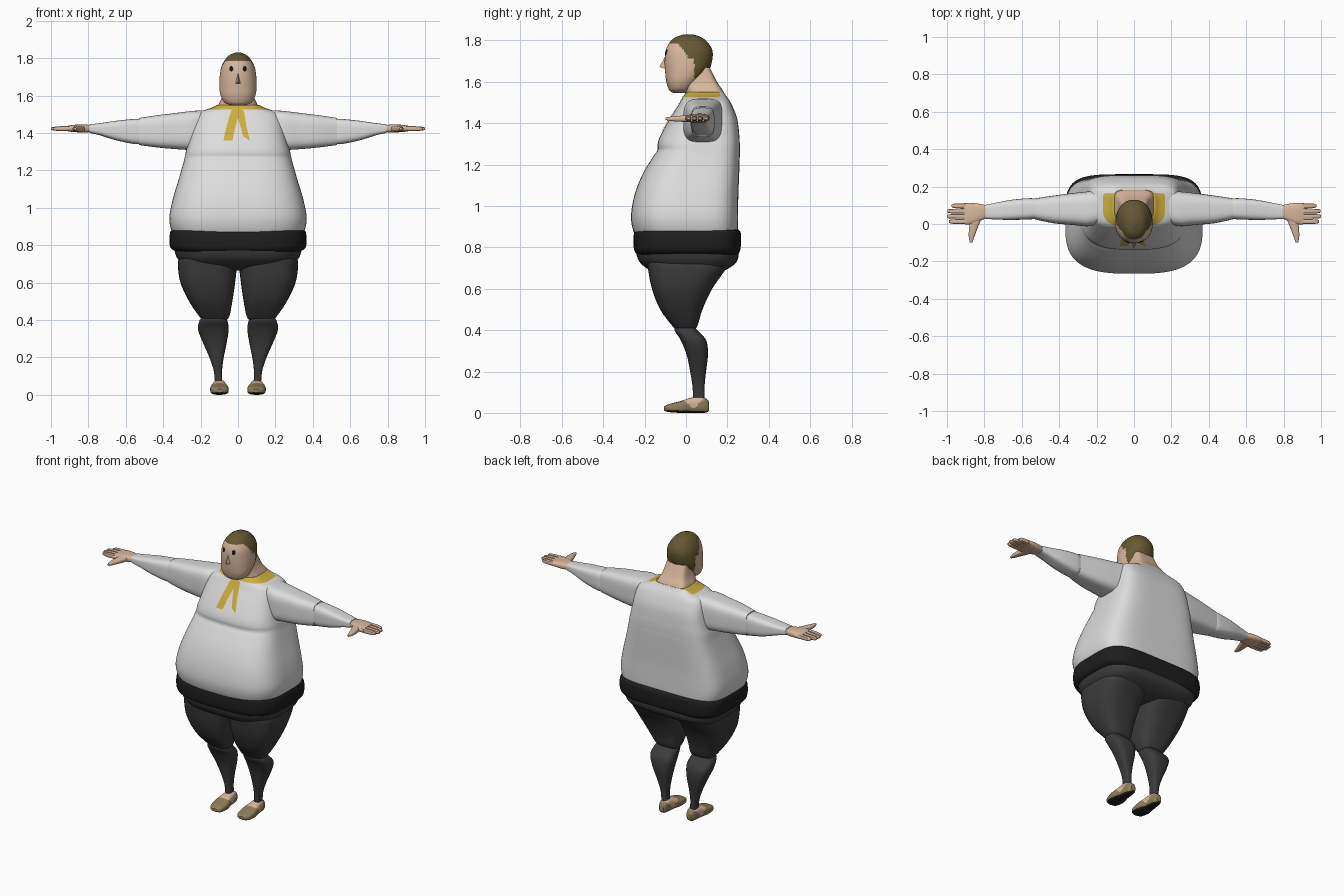
import bpy, bmesh
from math import cos, sin, pi
from mathutils import Vector
from mathutils.bvhtree import BVHTree

if "Cube" in bpy.data.objects:
    bpy.data.objects.remove(bpy.data.objects["Cube"])


def material(name, *rgb):
    m = bpy.data.materials.new(name)
    m.use_nodes = True
    m.diffuse_color = (*rgb, 1)
    m.node_tree.nodes["Principled BSDF"].inputs["Base Color"].default_value = (*rgb, 1)
    return m


SHIRT = material("shirt_white", .72, .72, .72)
PANTS = material("trouser_grey", .045, .045, .045)
BELT = material("belt_black", .013, .013, .013)
SKIN = material("skin", .68, .47, .33)
HAIR = material("hair_brown", .13, .098, .032)
SCARF = material("scarf_yellow", .6, .42, .05)
SHOE = material("shoe_olive", .27, .21, .1)
DARK = material("eye_dark", .012, .008, .006)


def finish(name, bm, mats, rule=None):
    """Turn a bmesh into a smooth object, colouring faces by a rule."""
    bmesh.ops.recalc_face_normals(bm, faces=bm.faces)
    if rule:
        for f in bm.faces:
            f.material_index = rule(f.calc_center_median(), f.normal)
    mesh = bpy.data.meshes.new(name)
    bm.to_mesh(mesh)
    bm.free()
    for m in mats:
        mesh.materials.append(m)
    ob = bpy.data.objects.new(name, mesh)
    bpy.context.collection.objects.link(ob)
    bpy.ops.object.select_all(action='DESELECT')
    ob.select_set(True)
    bpy.context.view_layer.objects.active = ob
    bpy.ops.object.shade_smooth_by_angle(angle=pi / 5)
    return ob


def resample(rings, steps):
    """Catmull-Rom interpolation between cross-sections."""
    out = []
    for i in range(len(rings) - 1):
        p = [rings[max(i - 1, 0)], rings[i], rings[i + 1], rings[min(i + 2, len(rings) - 1)]]
        for k in range(steps):
            t = k / steps
            out.append([b + .5 * t * (c - a + t * (2*a - 5*b + 4*c - d + t * (3*(b - c) + d - a)))
                        for a, b, c, d in zip(*p)])
    return out + [rings[-1]]


PLACE = {'z': lambda t, a, b: (a, b, t),
         'x': lambda t, a, b: (t, a, b),
         'y': lambda t, a, b: (a, t, b)}


def loft(name, rings, mats, axis='z', n=3, n_low=None, segs=40, steps=5, side=1, rule=None):
    """Skin rounded-box rings (t, a_min, a_max, b_min, b_max) along an axis."""
    bm = bmesh.new()
    loops = []
    for t, a0, a1, b0, b1 in resample(rings, steps):
        loop = []
        for k in range(segs):
            c, s = cos(2*pi*(k + .5)/segs), sin(2*pi*(k + .5)/segs)
            e = 2 / (n_low if n_low and s < 0 else n)
            a = (a0 + a1)/2 + (a1 - a0)/2 * abs(c)**e * (1 if c > 0 else -1)
            b = (b0 + b1)/2 + (b1 - b0)/2 * abs(s)**e * (1 if s > 0 else -1)
            x, y, z = PLACE[axis](t, a, b)
            loop.append(bm.verts.new((x * side, y, z)))
        loops.append(loop)
    for lo, hi in zip(loops, loops[1:]):
        for k in range(segs):
            j = (k + 1) % segs
            bm.faces.new((lo[k], lo[j], hi[j], hi[k]))
    bm.faces.new(loops[0])
    bm.faces.new(loops[-1])
    return finish(name, bm, mats, rule)


def sym(rows):
    """Rings centred on x = 0, from (z, half_width, y_front, y_back)."""
    return [(z, -w, w, f, b) for z, w, f, b in rows]


def surface(ob):
    return BVHTree.FromPolygons([v.co for v in ob.data.vertices],
                                [p.vertices[:] for p in ob.data.polygons])


def on_front(tree, x, z):
    hit = tree.ray_cast(Vector((x, -1, z)), Vector((0, 1, 0)))[0]
    return hit + Vector((0, -.004, 0))


# Shirt with the scarf collar on its top rings
shirt = loft("shirt", sym([
    (.85, .335, -.235, .24), (.88, .357, -.255, .25), (.95, .367, -.266, .252),
    (1.05, .348, -.25, .253), (1.15, .318, -.212, .257), (1.24, .292, -.158, .26),
    (1.27, .285, -.138, .26), (1.3, .279, -.137, .26), (1.34, .268, -.124, .258),
    (1.42, .25, -.08, .248), (1.48, .235, -.042, .226), (1.51, .21, -.025, .21),
    (1.535, .14, -.01, .192), (1.55, .115, .002, .183)]),
    [SHIRT, SCARF], n=4.5, n_low=3, segs=80,
    rule=lambda c, nrm: int(c.z > 1.525 and c.y < .165))

# Scarf tails lying on the chest
chest = surface(shirt)
for name, tail in (("right", [(-.006, 1.53, .026), (-.033, 1.45, .024), (-.054, 1.36, .024)]),
                   ("left", [(.006, 1.53, .026), (.025, 1.45, .02), (.046, 1.37, .018)])):
    bm = bmesh.new()
    rows = [[bm.verts.new(on_front(chest, x + w * u, z - .012 * u * (x > 0)))
             for u in (-1, -.5, 0, .5, 1)] for x, z, w in resample(tail, 8)]
    for p, q in zip(rows, rows[1:]):
        for k in range(4):
            bm.faces.new((p[k], p[k + 1], q[k + 1], q[k]))
    finish(name + "_scarf_tail", bm, [SCARF])

# Belt and hips
loft("belt", sym([(.765, .33, -.235, .25), (.785, .36, -.25, .262), (.83, .367, -.254, .266),
                  (.875, .36, -.25, .263), (.892, .335, -.235, .24)]),
     [BELT], n=4.5, n_low=3.2, segs=80)
loft("hips", sym([(.665, .15, -.1, .11), (.69, .28, -.175, .19), (.73, .325, -.225, .245),
                  (.78, .342, -.243, .255)]), [PANTS], n=4, n_low=3, segs=64)

# Neck and head
loft("neck", sym([(1.52, .118, -.002, .187), (1.555, .103, -.002, .18), (1.6, .083, -.01, .15),
                  (1.67, .07, 0, .115)]), [SKIN], n=5, n_low=3)


def hair_rule(c, nrm):
    if c.z > 1.785:
        return 1
    if c.z > 1.73:
        return int(c.y > -.04 + (1.785 - c.z) * .85)
    return int(c.z > 1.6 and c.y > (.01 if c.z > 1.71 else .04))


head = loft("head", sym([
    (1.546, .03, -.06, 0), (1.56, .07, -.081, .03), (1.6, .093, -.095, .065),
    (1.65, .1, -.101, .108), (1.7, .098, -.103, .126), (1.75, .09, -.098, .128),
    (1.79, .07, -.08, .106), (1.815, .047, -.052, .075), (1.829, .015, -.012, .035)]),
    [SKIN, HAIR], n=2.2, segs=80, steps=8, rule=hair_rule)

bm = bmesh.new()
bridge, tip, right, left = [bm.verts.new(p) for p in (
    (0, -.095, 1.735), (0, -.128, 1.672), (-.017, -.095, 1.662), (.017, -.095, 1.662))]
for tri in ((bridge, right, tip), (bridge, tip, left), (tip, right, left), (bridge, left, right)):
    bm.faces.new(tri)
finish("nose", bm, [SKIN])

face = surface(head)
for side, label in ((1, "left"), (-1, "right")):
    # Eye plate
    bm = bmesh.new()
    bm.faces.new([bm.verts.new(on_front(face, side * .036 + .011 * cos(k*pi/8),
                                        1.743 + .015 * sin(k*pi/8))) for k in range(16)])
    finish(label + "_eye", bm, [DARK])

    # Sleeve in two sections meeting at the elbow
    loft(label + "_upper_sleeve", [
        (.17, .01, .19, 1.33, 1.52), (.24, -.012, .175, 1.31, 1.518), (.33, -.005, .165, 1.313, 1.507),
        (.43, .004, .152, 1.322, 1.495), (.53, .025, .137, 1.335, 1.48)],
        [SHIRT], 'x', n=3.6, side=side)
    loft(label + "_lower_sleeve", [
        (.51, .03, .13, 1.345, 1.472), (.55, .025, .138, 1.34, 1.475), (.65, .022, .13, 1.36, 1.465),
        (.74, .024, .113, 1.388, 1.452), (.795, .028, .102, 1.4, 1.446)],
        [SHIRT], 'x', n=3.6, side=side)

    # Hand
    loft(label + "_palm", [
        (.775, .036, .096, 1.406, 1.44), (.82, .018, .107, 1.402, 1.445),
        (.87, -.002, .113, 1.404, 1.444), (.91, -.001, .112, 1.408, 1.438)],
        [SKIN], 'x', side=side, segs=24)
    for i, reach in enumerate((.99, 1, .998, .975)):
        y = .013 + .028 * i
        loft(f"{label}_finger_{i + 1}", [
            (.89, y - .013, y + .013, 1.409, 1.438), (.95, y - .013, y + .013, 1.41, 1.436),
            (reach - .01, y - .011, y + .011, 1.413, 1.432), (reach, y - .006, y + .006, 1.418, 1.428)],
            [SKIN], 'x', side=side, segs=12, steps=2)
    loft(label + "_thumb", [
        (.03, .815, .875, 1.405, 1.44), (-.02, .835, .882, 1.407, 1.437),
        (-.065, .852, .884, 1.41, 1.433), (-.1, .864, .878, 1.416, 1.428)],
        [SKIN], 'y', side=side, segs=16, steps=3)

    # Leg
    loft(label + "_thigh", [
        (.74, .02, .31, -.19, .2), (.7, .006, .322, -.185, .195), (.6, .015, .308, -.165, .127),
        (.5, .03, .262, -.125, .08), (.42, .046, .208, -.066, .055), (.395, .065, .18, -.04, .03)],
        [PANTS], side=side)
    loft(label + "_shin", [
        (.43, .08, .18, -.045, .03), (.4, .058, .204, -.055, .055), (.35, .05, .214, -.025, .098),
        (.28, .06, .188, .003, .106), (.2, .076, .153, .02, .097), (.13, .085, .13, .031, .09),
        (.07, .084, .124, .034, .09)],
        [PANTS], side=side)

    # Slip-on shoe with bare instep and dark sole
    loft(label + "_foot", [
        (-.106, .08, .115, .012, .03), (-.085, .056, .14, .004, .042), (-.03, .05, .149, 0, .056),
        (.02, .062, .14, 0, .072), (.07, .068, .133, 0, .08), (.1, .075, .125, .002, .068),
        (.112, .085, .115, .012, .05)],
        [SHOE, SKIN, BELT], 'y', side=side, steps=8, rule=lambda c, nrm: 2 if nrm.z < -.6 else
        int(c.z > .02 + abs(c.y - .035) * .9))
